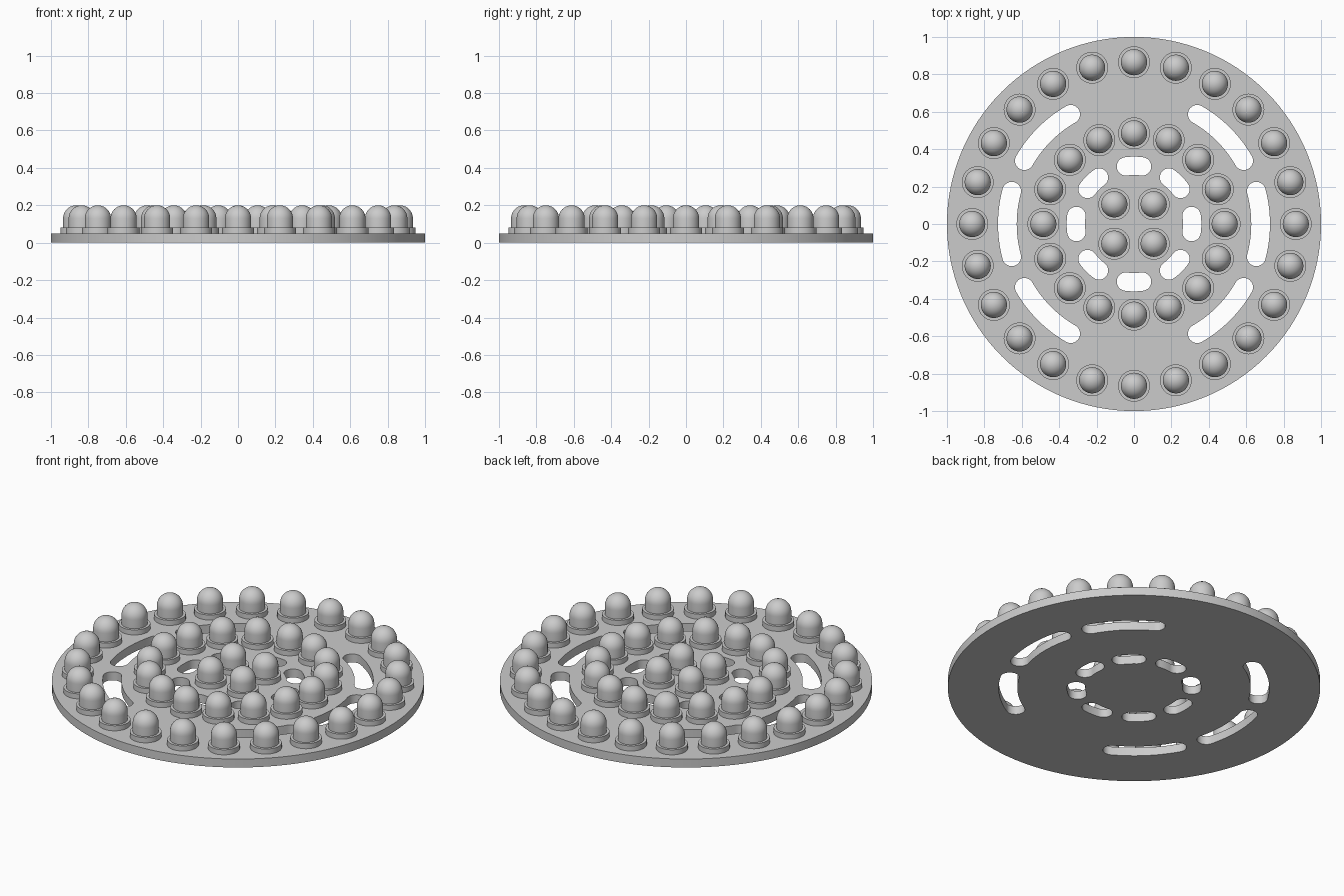
import bpy
import bmesh
from math import sin, cos, pi, radians
from mathutils import Matrix, Vector

cube = bpy.data.objects.get("Cube")
if cube:
    bpy.data.objects.remove(cube, do_unlink=True)

THICK = 0.05

grey = bpy.data.materials.new("plain grey")
grey.use_nodes = True
grey.diffuse_color = (0.6, 0.6, 0.6, 1)
grey.node_tree.nodes["Principled BSDF"].inputs["Base Color"].default_value = (0.6, 0.6, 0.6, 1)


def add_object(name, mesh):
    obj = bpy.data.objects.new(name, mesh)
    bpy.context.collection.objects.link(obj)
    return obj


def mesh_from(bm, name):
    bmesh.ops.recalc_face_normals(bm, faces=bm.faces[:])
    mesh = bpy.data.meshes.new(name)
    bm.to_mesh(mesh)
    bm.free()
    mesh.materials.append(grey)
    return mesh


def smooth(obj):
    bpy.ops.object.select_all(action="DESELECT")
    obj.select_set(True)
    bpy.context.view_layer.objects.active = obj
    bpy.ops.object.shade_smooth_by_angle(angle=radians(30))


def add_slot(bm, radius, half_width, middle, half_angle, steps=16):
    """Round-ended arc slot, as a tall prism."""
    outline = []

    def arc(centre, r, start, end):
        for i in range(steps + 1):
            a = start + (end - start) * i / steps
            outline.append(centre + Vector((cos(a), sin(a), 0)) * r)

    a0, a1 = middle - half_angle, middle + half_angle
    origin = Vector((0, 0, 0))
    end0 = Vector((cos(a0), sin(a0), 0)) * radius
    end1 = Vector((cos(a1), sin(a1), 0)) * radius
    arc(origin, radius + half_width, a0, a1)
    arc(end1, half_width, a1, a1 + pi)
    arc(origin, radius - half_width, a1, a0)
    arc(end0, half_width, a0 + pi, a0 + 2 * pi)

    # Skip coincident points where the arcs meet
    points = [p for i, p in enumerate(outline) if (p - outline[i - 1]).length > 1e-5]
    face = bm.faces.new([bm.verts.new((p.x, p.y, -0.1)) for p in points])
    top = bmesh.ops.extrude_face_region(bm, geom=[face])["geom"]
    bmesh.ops.translate(bm, vec=(0, 0, 0.3),
                        verts=[v for v in top if isinstance(v, bmesh.types.BMVert)])


# Round base plate
bm = bmesh.new()
bmesh.ops.create_cone(bm, cap_ends=True, segments=128, radius1=1, radius2=1, depth=THICK,
                      matrix=Matrix.Translation((0, 0, THICK / 2)))
plate = add_object("base_plate", mesh_from(bm, "base_plate"))

# Slots: six long outer ones and eight short inner ones
bm = bmesh.new()
for degrees in (0, 45, 135, 180, 225, 315):
    add_slot(bm, 0.677, 0.05, radians(degrees), radians(15))
for i in range(8):
    add_slot(bm, 0.311, 0.049, i * pi / 4, radians(8))
cutter = add_object("slot_cutter", mesh_from(bm, "slot_cutter"))
cutter.hide_render = True

cut = plate.modifiers.new("slots", "BOOLEAN")
cut.operation = "DIFFERENCE"
cut.solver = "EXACT"
cut.object = cutter
bpy.context.view_layer.objects.active = plate
bpy.ops.object.modifier_apply(modifier=cut.name)
bpy.data.objects.remove(cutter, do_unlink=True)
smooth(plate)

# Lamp: flange, short cylinder and dome, turned from one profile
LENS, FLANGE = 0.07, 0.085
profile = [(0, 0), (FLANGE, 0), (FLANGE, 0.03), (LENS, 0.03)]
profile += [(LENS * cos(i * pi / 20), 0.08 + LENS * sin(i * pi / 20)) for i in range(10)]
profile.append((0, 0.08 + LENS))
bm = bmesh.new()
verts = [bm.verts.new((r, 0, z)) for r, z in profile]
edges = [bm.edges.new(pair) for pair in zip(verts, verts[1:])]
bmesh.ops.spin(bm, geom=verts + edges, cent=(0, 0, 0), axis=(0, 0, 1),
               angle=2 * pi, steps=40, use_merge=True)
bmesh.ops.remove_doubles(bm, verts=bm.verts[:], dist=1e-5)
lamp_mesh = mesh_from(bm, "lamp")

# Rings of lamps: name, count, radius, first angle
lamps = []
for name, count, radius, first in (("outer_lamp", 24, 0.865, 0),
                                   ("middle_lamp", 16, 0.485, 0),
                                   ("inner_lamp", 4, 0.149, pi / 4)):
    for i in range(count):
        a = first + 2 * pi * i / count
        lamp = add_object(f"{name}_{i + 1}", lamp_mesh)
        lamp.location = (radius * cos(a), radius * sin(a), THICK)
        lamps.append(lamp)
smooth(lamps[0])
